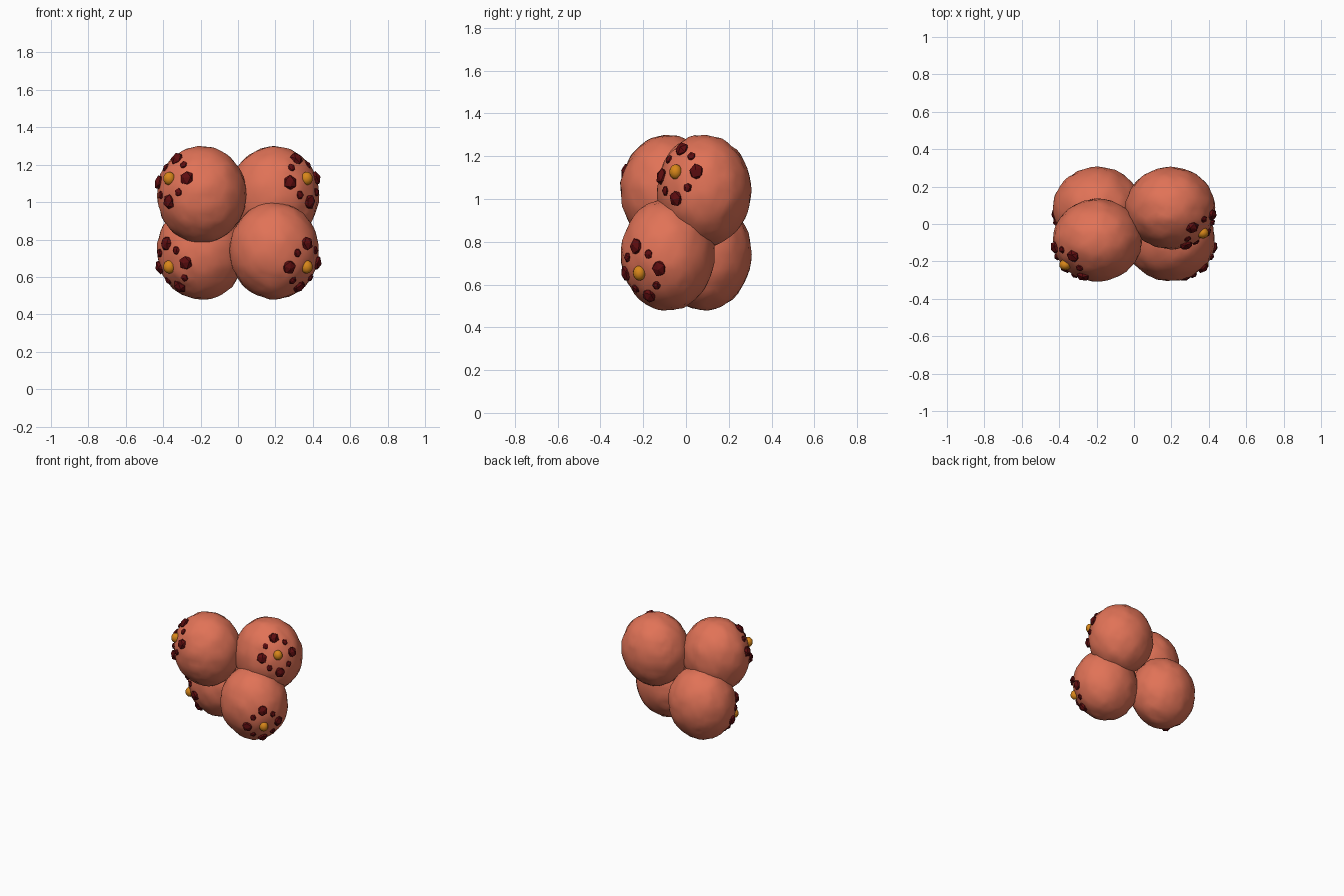
import bpy, bmesh, math, random
from mathutils import Vector, Matrix, noise

if "Cube" in bpy.data.objects:
    bpy.data.objects.remove(bpy.data.objects["Cube"])

random.seed(4)


def material(name, rgb):
    m = bpy.data.materials.new(name)
    m.diffuse_color = (*rgb, 1)
    m.use_nodes = True
    m.node_tree.nodes["Principled BSDF"].inputs["Base Color"].default_value = m.diffuse_color
    return m


CORAL = material("coral", (0.75, 0.17, 0.095))
MAROON = material("dark_red", (0.11, 0.004, 0.005))
GOLD = material("gold", (0.68, 0.24, 0.01))

RADII = Vector((0.238, 0.220, 0.260))   # lobes are slightly stretched spheres


def finish(bm, name, mat, centre, smooth):
    """Stretch a unit-space mesh to lobe size, place it and link it."""
    bmesh.ops.transform(bm, matrix=Matrix.Translation(centre) @ Matrix.Diagonal((*RADII, 1)),
                        verts=bm.verts)
    bmesh.ops.recalc_face_normals(bm, faces=bm.faces)
    for f in bm.faces:
        f.smooth = smooth
    me = bpy.data.meshes.new(name)
    bm.to_mesh(me)
    bm.free()
    me.materials.append(mat)
    bpy.context.collection.objects.link(bpy.data.objects.new(name, me))


def chunk(bm, pos, normal, size):
    """Faceted crystal chunk, flattened against the surface."""
    turn = Matrix.Rotation(random.uniform(0, 6.28), 4, random.choice("XYZ"))
    m = (Matrix.Translation(pos) @ normal.to_track_quat('Z', 'Y').to_matrix().to_4x4()
         @ Matrix.Diagonal((size, size, size * 0.7, 1)) @ turn)
    bmesh.ops.create_icosphere(bm, subdivisions=1, radius=1, matrix=m)


def lobe(label, sx, sy, sz):
    centre = Vector((sx * 0.195, sy * 0.085, 0.89 + sz * 0.15))

    # lumpy body
    bm = bmesh.new()
    bmesh.ops.create_icosphere(bm, subdivisions=4, radius=1)
    for v in bm.verts:
        d = v.co.normalized()
        v.co = d * (1.0 + 0.035 * noise.noise(d * 4.5 + centre * 20))
    finish(bm, label + "_lobe", CORAL, centre, True)

    # marking axis: outward, forward and away from the middle
    n = Vector((sx * 0.72, -0.60, sz * 0.33)).normalized()
    up = (Vector((0, 0, sz)) - n * n.z * sz).normalized()
    side = n.cross(up)

    # ring of alternating large and small chunks
    bm = bmesh.new()
    for i in range(8):
        a = i * math.pi / 4 + 0.1
        tilt = math.radians(28 if i % 2 == 0 else 25)
        p = n * math.cos(tilt) + (up * math.cos(a) + side * math.sin(a)) * math.sin(tilt)
        chunk(bm, p * 1.0, p, 0.16 if i % 2 == 0 else 0.095)
    finish(bm, label + "_crystal_ring", MAROON, centre, False)

    # central bead
    bm = bmesh.new()
    bmesh.ops.create_uvsphere(bm, u_segments=16, v_segments=10, radius=0.135,
                              matrix=Matrix.Translation(n * 1.0))
    finish(bm, label + "_bead", GOLD, centre, True)


# four lobes packed as a tetrahedron
lobe("upper_left", -1, -1, 1)
lobe("upper_right", 1, 1, 1)
lobe("lower_right", 1, -1, -1)
lobe("lower_left", -1, 1, -1)
